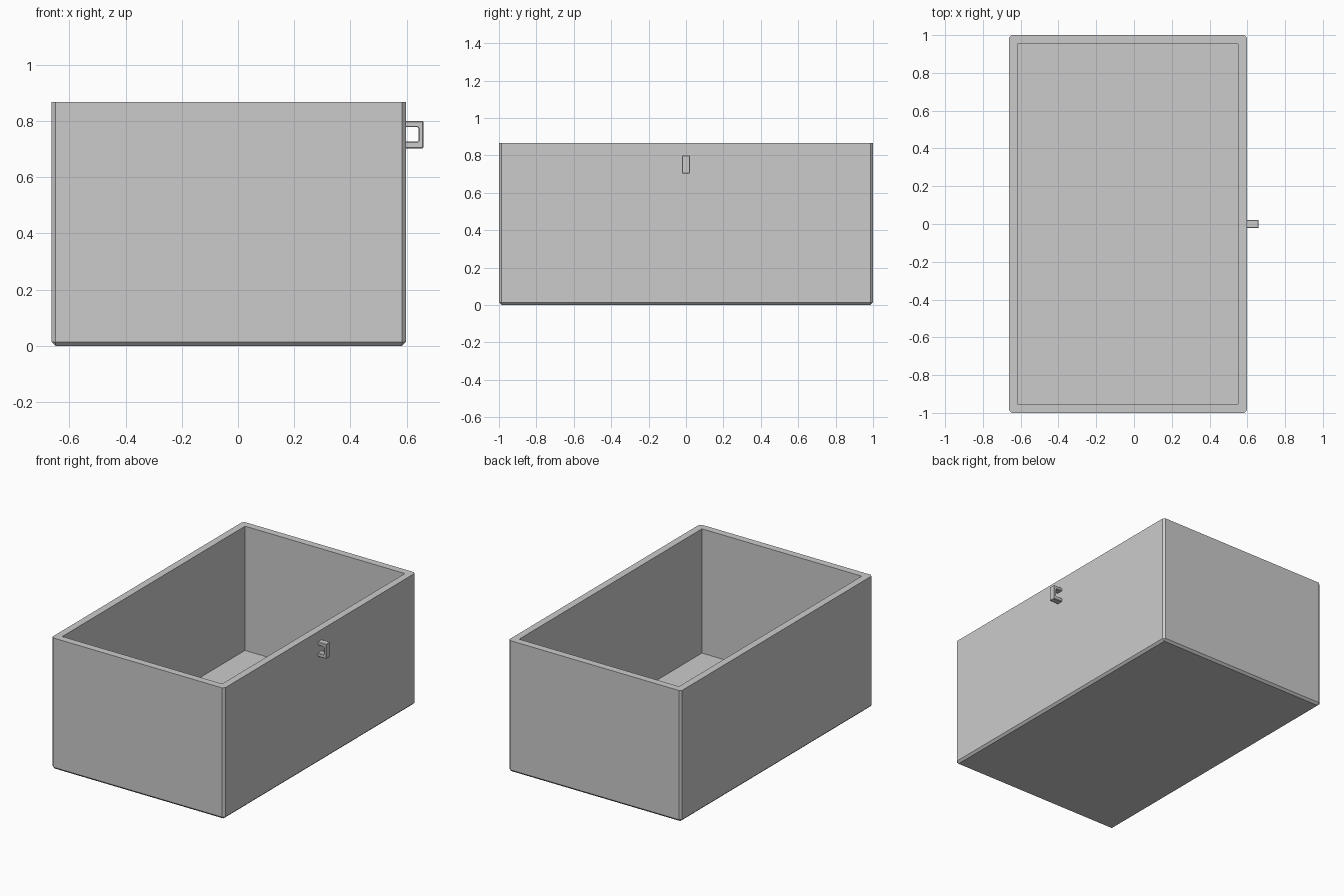
import bpy, bmesh
from mathutils import Vector

if "Cube" in bpy.data.objects:
    bpy.data.objects.remove(bpy.data.objects["Cube"])


def add_object(name, bm):
    bmesh.ops.recalc_face_normals(bm, faces=bm.faces)
    mesh = bpy.data.meshes.new(name)
    bm.to_mesh(mesh)
    bm.free()
    obj = bpy.data.objects.new(name, mesh)
    bpy.context.collection.objects.link(obj)
    return obj


def cuboid(bm, lo, hi):
    lo, hi = Vector(lo), Vector(hi)
    verts = bmesh.ops.create_cube(bm, size=1)["verts"]
    for v in verts:
        v.co = (lo + hi) / 2 + Vector(a * b for a, b in zip(v.co, hi - lo))


# Open box: chamfered outer sides and bottom, sharp rim
X0, X1, Y, H, WALL = -0.663, 0.598, 1.0, 0.867, 0.047
bm = bmesh.new()
cuboid(bm, (X0, -Y, 0), (X1, Y, H))
outer = [e for e in bm.edges if min(v.co.z for v in e.verts) < 0.01]
bmesh.ops.bevel(bm, geom=outer, offset=0.014, segments=1, affect='EDGES')

# Hollow: inner cavity cut with a hidden cutter
box = add_object("box", bm)
bm = bmesh.new()
cuboid(bm, (X0 + WALL, -Y + WALL, WALL), (X1 - WALL, Y - WALL, H + 0.2))
cutter = add_object("cavity_cutter", bm)
cutter.hide_render = True
cutter.hide_set(True)
cut = box.modifiers.new("cavity", 'BOOLEAN')
cut.operation = 'DIFFERENCE'
cut.solver = 'EXACT'
cut.object = cutter

# Small C-shaped latch loop on the right wall
profile = [(0.59, 0.703), (0.66, 0.703), (0.66, 0.80), (0.59, 0.80),
           (0.59, 0.778), (0.638, 0.778), (0.642, 0.774),
           (0.642, 0.731), (0.638, 0.727), (0.59, 0.727)]
bm = bmesh.new()
face = bm.faces.new([bm.verts.new((x, -0.021, z)) for x, z in profile])
ext = bmesh.ops.extrude_face_region(bm, geom=[face])["geom"]
bmesh.ops.translate(bm, vec=(0, 0.042, 0),
                    verts=[g for g in ext if isinstance(g, bmesh.types.BMVert)])
latch = add_object("latch_loop", bm)
bevel = latch.modifiers.new("edge_chamfer", 'BEVEL')
bevel.width = 0.003
bevel.segments = 1
bevel.limit_method = 'ANGLE'
bevel.angle_limit = 1.0
